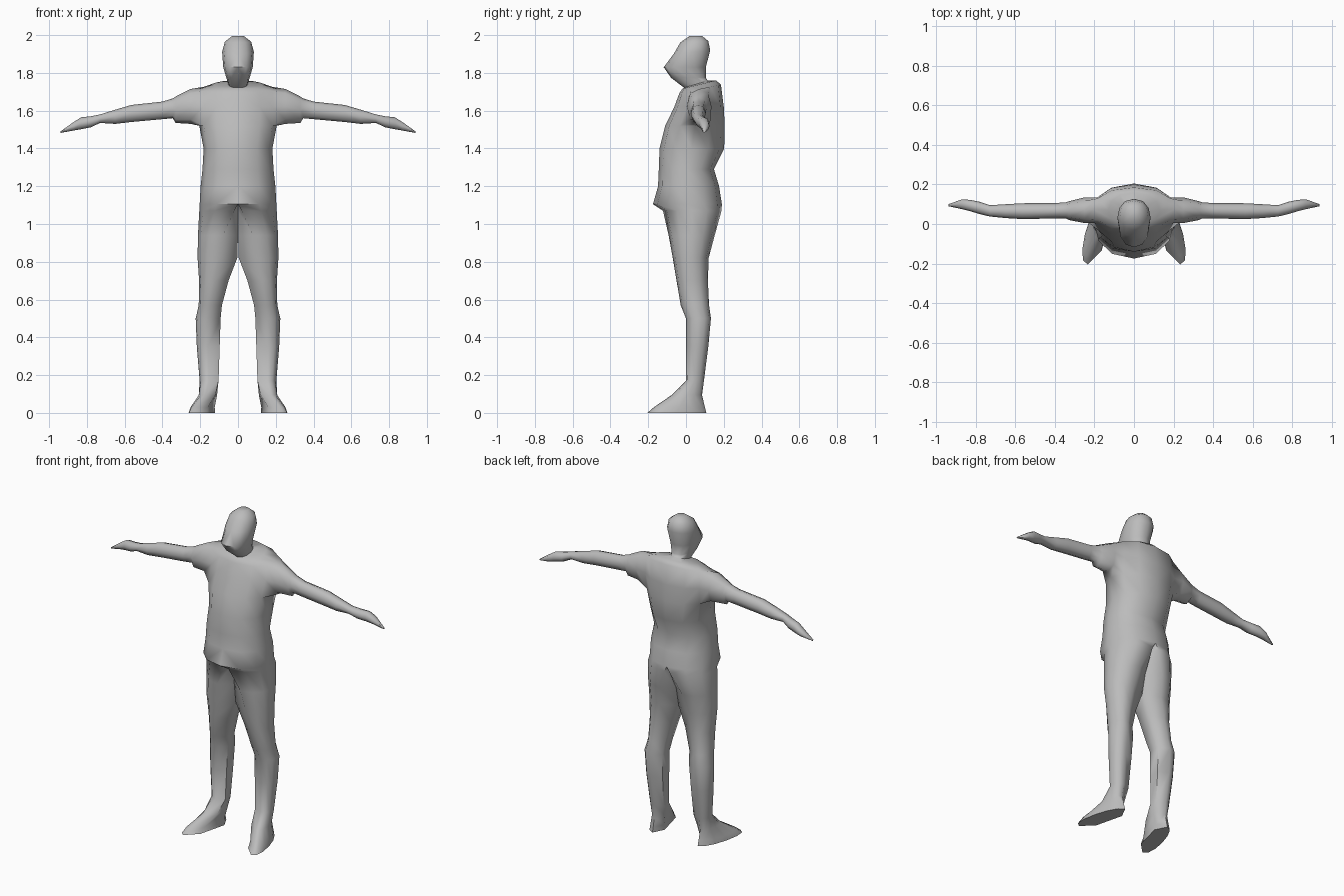
import bpy, bmesh, math

# Horizontal rings of the right half:
# z, inner x, centre x, outer x, front y, back y, tilt of z along y, splay of x along y
HEAD = [
    (1.996, 0, 0, .030, .020, .085, 0, 0),
    (1.965, 0, 0, .070, -.030, .118, .05, 0),
    (1.910, 0, 0, .084, -.065, .128, .1, 0),
    (1.830, 0, 0, .078, -.118, .105, 0, 0),
    (1.775, 0, 0, .062, -.080, .105, 0, 0),
    (1.740, 0, 0, .052, -.010, .115, .3, 0),
]
TORSO = [
    (1.738, 0, 0, .130, -.020, .160, .25, 0),
    (1.715, 0, 0, .205, -.035, .185, .2, 0),
    (1.620, 0, 0, .210, -.062, .200, 0, 0),
    (1.520, 0, 0, .205, -.110, .205, 0, 0),
    (1.400, 0, 0, .182, -.140, .202, 0, 0),
    (1.290, 0, 0, .188, -.144, .148, 0, 0),
    (1.200, 0, 0, .198, -.148, .175, 0, 0),
    (1.105, 0, 0, .203, -.175, .190, 0, 0),
    (1.070, 0, .02, .205, -.122, .188, 0, 0),
]
LEG = [
    (.940, 0, .08, .212, -.092, .152, 0, 0),
    (.820, .004, .10, .214, -.070, .120, 0, 0),
    (.700, .050, .125, .206, -.050, .116, 0, 0),
    (.570, .085, .145, .208, -.028, .122, 0, 0),
    (.500, .092, .155, .224, 0, .132, 0, 0),
    (.350, .097, .160, .218, 0, .118, 0, 0),
    (.170, .103, .155, .203, 0, .095, 0, 0),
]
FOOT = [
    (.095, .115, .165, .208, -.075, .085, 0, .1),
    (.030, .142, .190, .240, -.170, .100, 0, .25),
    (0, .142, .195, .248, -.205, .108, 0, .25),
]
# Arm rings: x, bottom z, top z, front y, back y
ARM = [
    (.25, 1.530, 1.715, .005, .135), (.33, 1.535, 1.675, .020, .115),
    (.345, 1.560, 1.665, .028, .110), (.40, 1.555, 1.648, .028, .106),
    (.565, 1.540, 1.630, .025, .105), (.65, 1.530, 1.605, .030, .100),
    (.73, 1.535, 1.580, .038, .095), (.78, 1.512, 1.570, .050, .112),
    (.83, 1.502, 1.565, .065, .122), (.87, 1.495, 1.540, .075, .125),
    (.94, 1.482, 1.490, .090, .100),
]
ANGLES = [math.radians(a) for a in range(-90, 91, 30)]


def half_ring(bm, z, xi, xc, xo, yf, yb, tilt, splay):
    """Seven outer points from front to back, then two inner points."""
    cy, ry = (yf + yb) / 2, (yb - yf) / 2
    pts = [(xc + (xo - xc) * math.cos(a) ** .85, ry * math.sin(a)) for a in ANGLES]
    pts += [(xi, ry * .55), (xi, -ry * .55)]
    return [bm.verts.new((x - splay * y, cy + y, z + tilt * y)) for x, y in pts]


def skin(bm, a, b, skip=()):
    n = len(a)
    for i in range(n):
        if i not in skip:
            quad = (a[i], a[(i + 1) % n], b[(i + 1) % n], b[i])
            if any(v.co.x > 1e-4 for v in quad):   # leave the mirror plane open
                bm.faces.new(quad)


bm = bmesh.new()

# Head, torso, leg and foot as one continuous skin with an armhole
rings = [half_ring(bm, *row) for row in HEAD + TORSO + LEG + FOOT]
hole = len(HEAD) + 1
for k in range(len(rings) - 1):
    skin(bm, rings[k], rings[k + 1], (2, 3) if k in (hole, hole + 1) else ())
bm.faces.new(rings[0][:7])      # crown
bm.faces.new(rings[-1])         # sole

# Arm grown out of the armhole, ending in a pointed hand
top, mid, low = rings[hole:hole + 3]
prev = [low[2], low[3], low[4], mid[4], top[4], top[3], top[2], mid[2]]
SECTION = [(-.72, -.75), (0, -1), (.72, -.75), (1, 0),
           (.72, .75), (0, 1), (-.72, .75), (-1, 0)]
for x, zb, zt, yf, yb in ARM:
    ring = [bm.verts.new((x, (yf + yb) / 2 + u * (yb - yf) / 2,
                          (zb + zt) / 2 + v * (zt - zb) / 2)) for u, v in SECTION]
    skin(bm, prev, ring)
    prev = ring
bm.faces.new(prev)

# Drop unused centre points, then mirror to the left side
bmesh.ops.delete(bm, geom=[v for v in bm.verts if not v.link_faces], context='VERTS')
bmesh.ops.mirror(bm, geom=bm.verts[:] + bm.edges[:] + bm.faces[:],
                 axis='X', merge_dist=.0005)
bmesh.ops.recalc_face_normals(bm, faces=bm.faces[:])

mesh = bpy.data.meshes.new("standing_figure")
bm.to_mesh(mesh)
bm.free()
figure = bpy.data.objects.new("standing_figure", mesh)
bpy.context.collection.objects.link(figure)

grey = bpy.data.materials.new("plain_grey")
grey.diffuse_color = (.5, .5, .5, 1)
mesh.materials.append(grey)

bpy.context.view_layer.objects.active = figure
figure.select_set(True)
bpy.ops.object.shade_smooth_by_angle(angle=math.radians(65))
